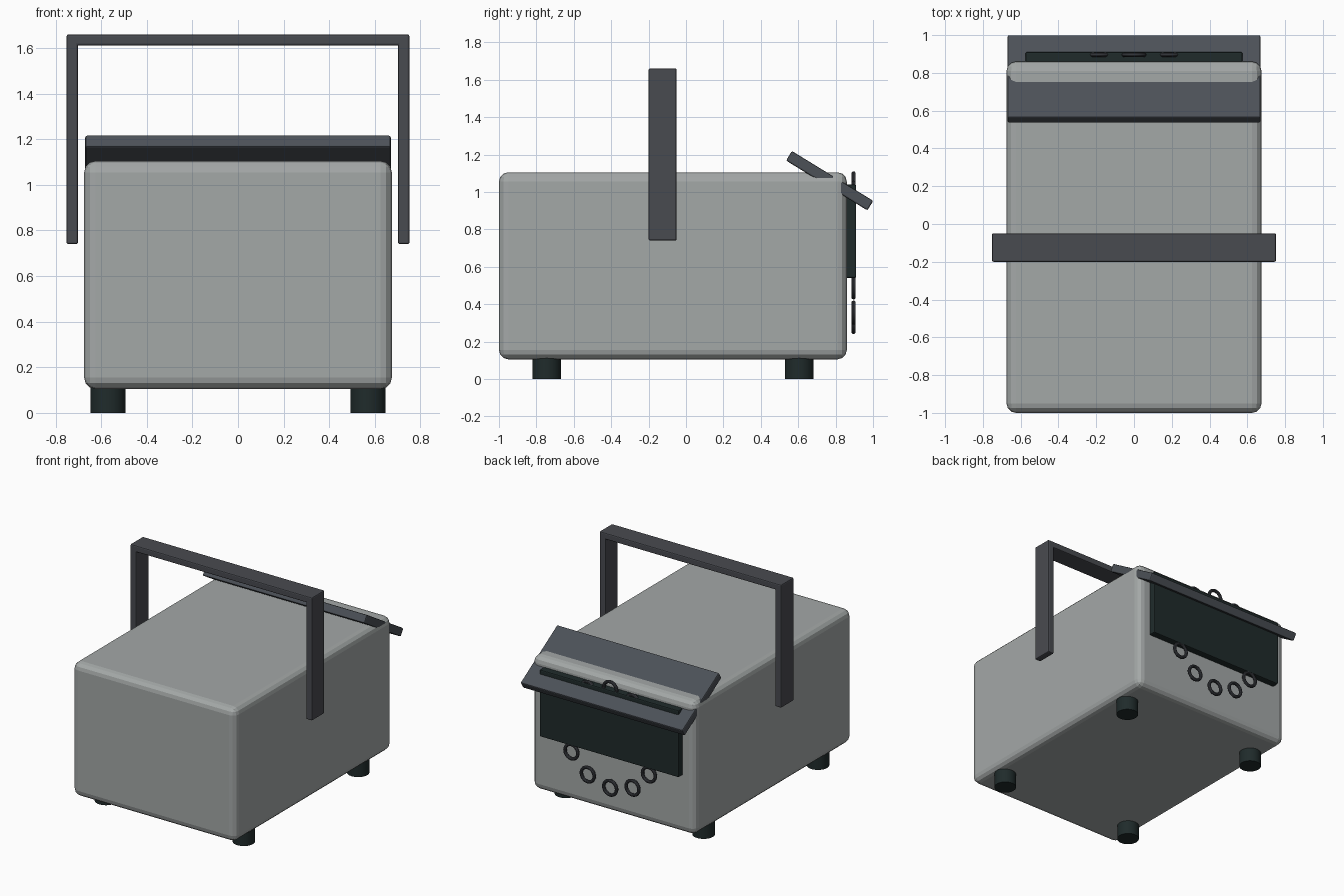
import bpy, math
from mathutils import Matrix

if "Cube" in bpy.data.objects:
    bpy.data.objects.remove(bpy.data.objects["Cube"])


def material(name, rgb):
    m = bpy.data.materials.new(name)
    m.diffuse_color = (*rgb, 1)
    m.use_nodes = True
    m.node_tree.nodes["Principled BSDF"].inputs["Base Color"].default_value = m.diffuse_color
    return m


shell_grey = material("shell grey", (0.37, 0.392, 0.388))
handle_grey = material("handle grey", (0.066, 0.069, 0.08))
lid_grey = material("lid slate", (0.072, 0.082, 0.096))
ring_grey = material("ring grey", (0.05, 0.054, 0.064))
near_black = material("green black", (0.014, 0.024, 0.024))


def bevel(ob, width, segments):
    mod = ob.modifiers.new("Bevel", "BEVEL")
    mod.width = width
    mod.segments = segments
    mod.limit_method = "ANGLE"


def box(name, centre, size, mat, width, segments=2, tilt=0):
    bpy.ops.mesh.primitive_cube_add(size=1, location=centre, rotation=(tilt, 0, 0))
    ob = bpy.context.object
    ob.name = name
    ob.data.transform(Matrix.Diagonal((*size, 1)))
    ob.data.materials.append(mat)
    bevel(ob, width, segments)
    return ob


# Main rounded case
box("case", (0, -0.07, 0.605), (1.35, 1.86, 1.0), shell_grey, 0.05, 3)

# Tilted plate passing through the top rear edge
box("tilted_lid", (0, 0.768, 1.06), (1.34, 0.51, 0.06), lid_grey, 0.008, 2,
    -math.radians(31.5))

# Dark panel on the back
box("back_panel", (0, 0.875, 0.79), (1.15, 0.07, 0.5), near_black, 0.008)

# Carrying handle: crossbar and two arms
box("handle_bar", (0, -0.125, 1.636), (1.5, 0.15, 0.048), handle_grey, 0.008)
for side, label in ((-1, "left"), (1, "right")):
    box("handle_arm_" + label, (side * 0.727, -0.125, 1.2),
        (0.05, 0.15, 0.92), handle_grey, 0.008)

# Four round feet
for x in (-0.57, 0.57):
    for y in (-0.745, 0.605):
        bpy.ops.mesh.primitive_cylinder_add(vertices=32, radius=0.077, depth=0.12,
                                            location=(x, y, 0.06))
        foot = bpy.context.object
        foot.name = "foot"
        foot.data.materials.append(near_black)
        bpy.ops.object.shade_smooth_by_angle()

# Circle of twelve small rings behind the case
for i in range(12):
    a = math.radians(30 * i)
    bpy.ops.mesh.primitive_torus_add(
        major_radius=0.053, minor_radius=0.012, major_segments=32, minor_segments=10,
        location=(0.37 * math.cos(a), 0.896, 0.675 + 0.37 * math.sin(a)),
        rotation=(math.pi / 2, 0, 0))
    ring = bpy.context.object
    ring.name = "ring"
    ring.data.materials.append(ring_grey)
    bpy.ops.object.shade_smooth_by_angle()
